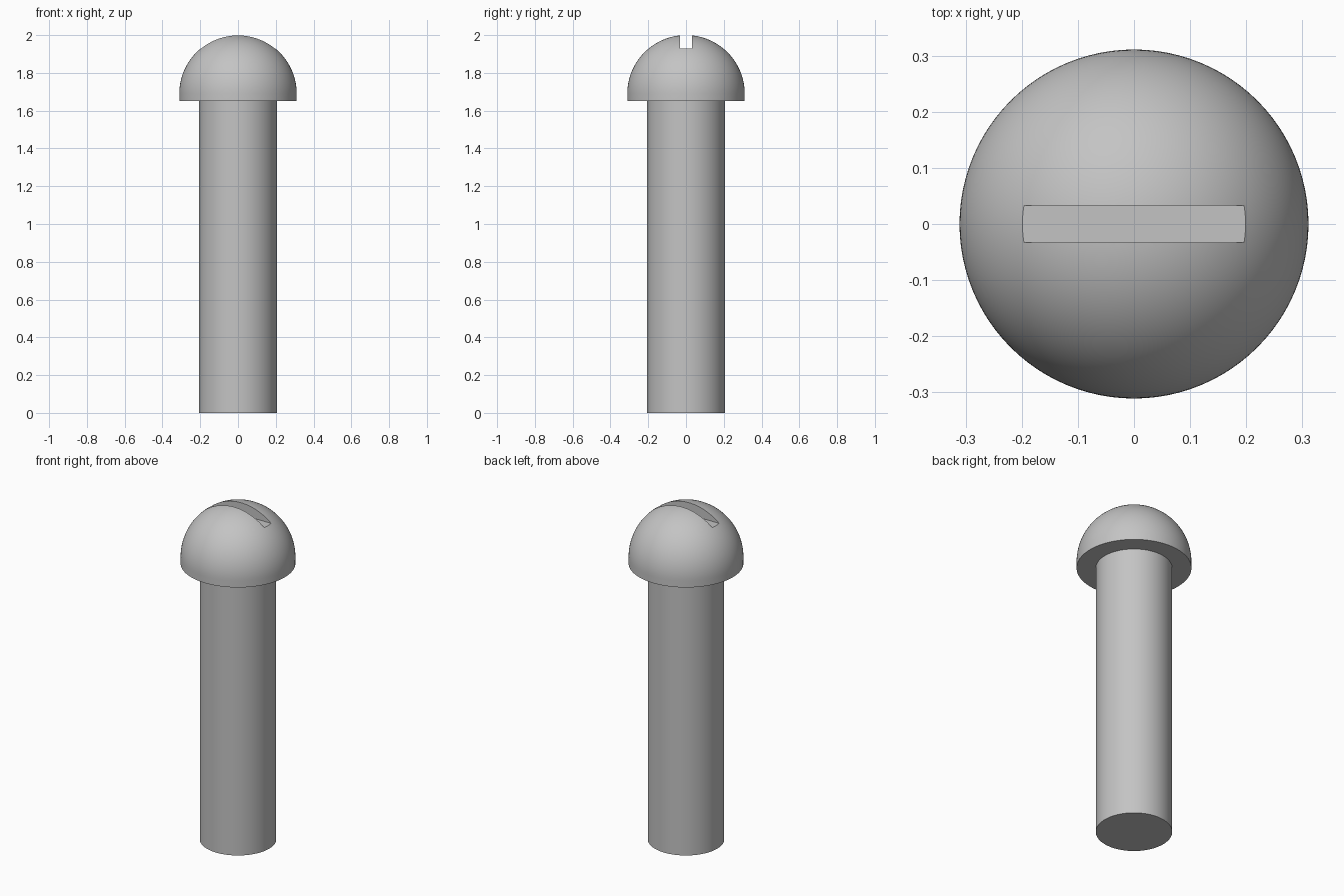
import bpy
import bmesh
import math

cube = bpy.data.objects.get("Cube")
if cube:
    bpy.data.objects.remove(cube, do_unlink=True)

SEGMENTS = 96
SHAFT_R, HEAD_R = 0.207, 0.311
HEAD_Z, TOP = 1.65, 2.0
DOME_Z = TOP - HEAD_R

steel = bpy.data.materials.new("grey steel")
steel.use_nodes = True
colour = (0.55, 0.55, 0.55, 1)
steel.diffuse_color = colour
steel.node_tree.nodes["Principled BSDF"].inputs["Base Color"].default_value = colour


def lathe(name, profile):
    """Revolve (radius, z) points, starting and ending on the axis, into a solid."""
    bm = bmesh.new()
    verts = [bm.verts.new((r, 0, z)) for r, z in profile]
    edges = [bm.edges.new(pair) for pair in zip(verts, verts[1:])]
    bmesh.ops.spin(bm, geom=verts + edges, cent=(0, 0, 0), axis=(0, 0, 1),
                   angle=math.tau, steps=SEGMENTS)
    bmesh.ops.remove_doubles(bm, verts=bm.verts, dist=1e-5)
    bmesh.ops.recalc_face_normals(bm, faces=bm.faces)
    mesh = bpy.data.meshes.new(name)
    bm.to_mesh(mesh)
    bm.free()
    mesh.materials.append(steel)
    obj = bpy.data.objects.new(name, mesh)
    bpy.context.collection.objects.link(obj)
    return obj


def activate(obj):
    bpy.ops.object.select_all(action="DESELECT")
    obj.select_set(True)
    bpy.context.view_layer.objects.active = obj


# Plain cylindrical shaft, seated slightly inside the head
shaft = lathe("shaft", [(0, 0), (SHAFT_R, 0), (SHAFT_R, HEAD_Z + 0.02), (0, HEAD_Z + 0.02)])

# Round head: short straight rim under a hemisphere
STEPS = 32
angles = [i / STEPS * math.pi / 2 for i in range(STEPS)]
dome = [(HEAD_R * math.cos(a), DOME_Z + HEAD_R * math.sin(a)) for a in angles]
head = lathe("head", [(0, HEAD_Z), (HEAD_R, HEAD_Z)] + dome + [(0, TOP)])

# Driver slot cut straight across the dome
SLOT_FLOOR, SLOT_WIDTH = 1.928, 0.066
bpy.ops.mesh.primitive_cube_add(size=1, location=(0, 0, SLOT_FLOOR + 0.1))
cutter = bpy.context.object
cutter.name = "slot_cutter"
cutter.scale = (1, SLOT_WIDTH, 0.2)
cutter.hide_render = True
cutter.data.materials.append(steel)
slot = head.modifiers.new("slot", "BOOLEAN")
slot.operation = "DIFFERENCE"
slot.solver = "EXACT"
slot.object = cutter
activate(head)
bpy.ops.object.modifier_apply(modifier=slot.name)
bpy.data.objects.remove(cutter, do_unlink=True)

# Smooth round surfaces with crisp rims
for part in (shaft, head):
    activate(part)
    bpy.ops.object.shade_smooth_by_angle(angle=math.radians(30))
